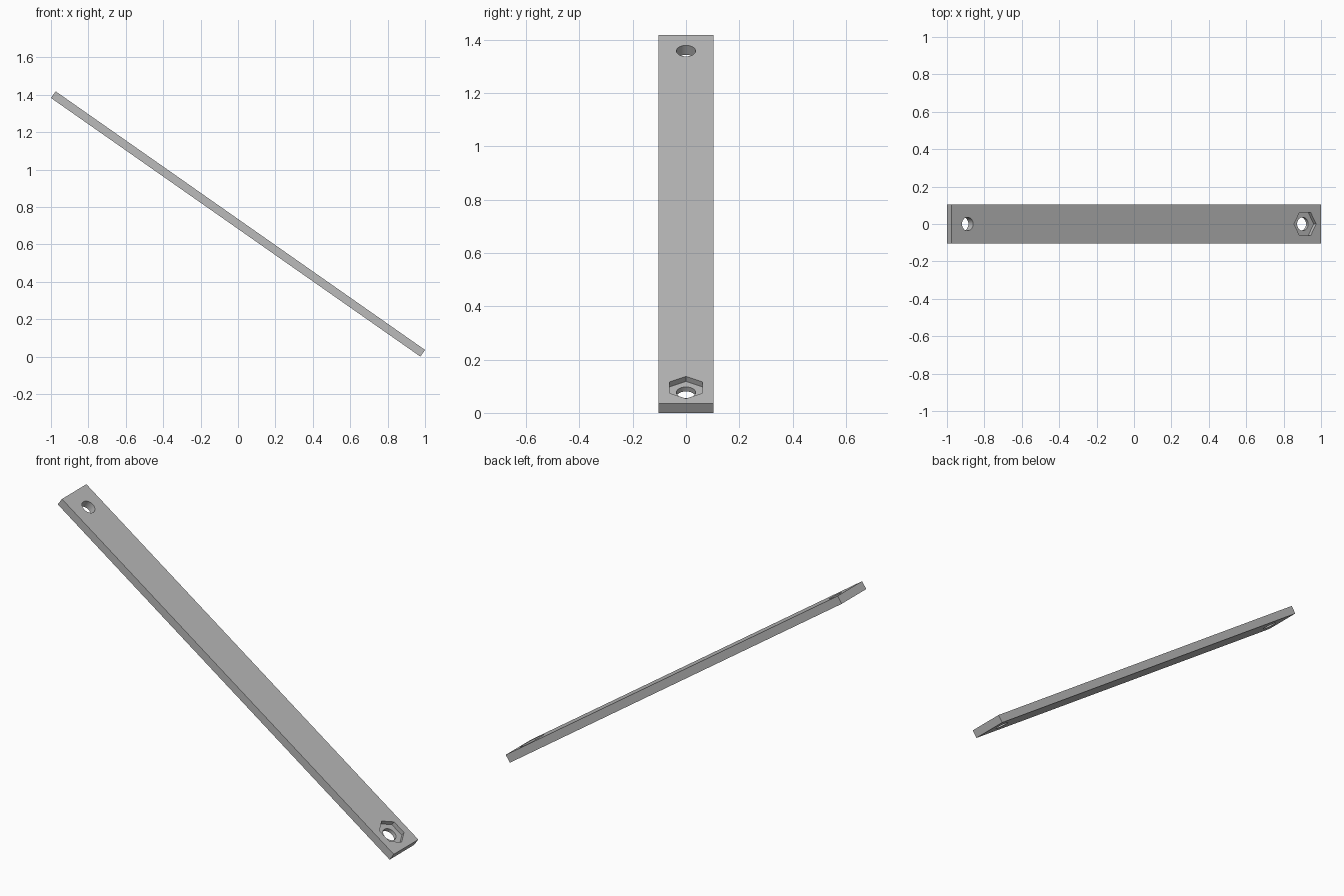
import bpy, bmesh
from math import cos, sin, pi, radians

cube = bpy.data.objects.get("Cube")
if cube:
    bpy.data.objects.remove(cube, do_unlink=True)

LENGTH, WIDTH, THICK = 2.411, 0.208, 0.0435
TILT = radians(35)
HOLE_X = LENGTH / 2 - WIDTH / 2

grey = bpy.data.materials.new("plain grey")
grey.use_nodes = True
colour = (0.5, 0.5, 0.5, 1)
grey.diffuse_color = colour
grey.node_tree.nodes["Principled BSDF"].inputs["Base Color"].default_value = colour


def prism(name, outline, z0, z1):
    """Extrude a flat outline from z0 to z1."""
    bm = bmesh.new()
    face = bm.faces.new([bm.verts.new((x, y, z0)) for x, y in outline])
    top = bmesh.ops.extrude_face_region(bm, geom=[face])["geom"]
    verts = [v for v in top if isinstance(v, bmesh.types.BMVert)]
    bmesh.ops.translate(bm, vec=(0, 0, z1 - z0), verts=verts)
    bmesh.ops.recalc_face_normals(bm, faces=bm.faces)
    mesh = bpy.data.meshes.new(name)
    bm.to_mesh(mesh)
    bm.free()
    mesh.materials.append(grey)
    obj = bpy.data.objects.new(name, mesh)
    bpy.context.collection.objects.link(obj)
    return obj


def ring(cx, radius, sides):
    return [(cx + radius * cos(2 * pi * i / sides), radius * sin(2 * pi * i / sides))
            for i in range(sides)]


# Flat bar
hx, hy = LENGTH / 2, WIDTH / 2
bar = prism("flat_bar", [(-hx, -hy), (hx, -hy), (hx, hy), (-hx, hy)], -THICK / 2, THICK / 2)

# Bolt holes at both ends, and a hexagonal nut recess at the lower end
cutters = [prism("upper_hole_cutter", ring(-HOLE_X, 0.036, 48), -THICK, THICK),
           prism("lower_hole_cutter", ring(HOLE_X, 0.036, 48), -THICK, THICK),
           prism("nut_recess_cutter", ring(HOLE_X, 0.072, 6), -0.001, THICK)]

bpy.ops.object.select_all(action="DESELECT")
bpy.context.view_layer.objects.active = bar
bar.select_set(True)
for cutter in cutters:
    cutter.hide_render = True
    cut = bar.modifiers.new(cutter.name, "BOOLEAN")
    cut.operation = "DIFFERENCE"
    cut.solver = "EXACT"
    cut.object = cutter
    bpy.ops.object.modifier_apply(modifier=cut.name)
    bpy.data.objects.remove(cutter, do_unlink=True)

# Smooth hole walls, then tilt the bar to rest on its lower end
bpy.ops.object.shade_smooth_by_angle(angle=radians(30))
bar.rotation_euler.y = TILT
bar.location.z = (LENGTH * sin(TILT) + THICK * cos(TILT)) / 2
